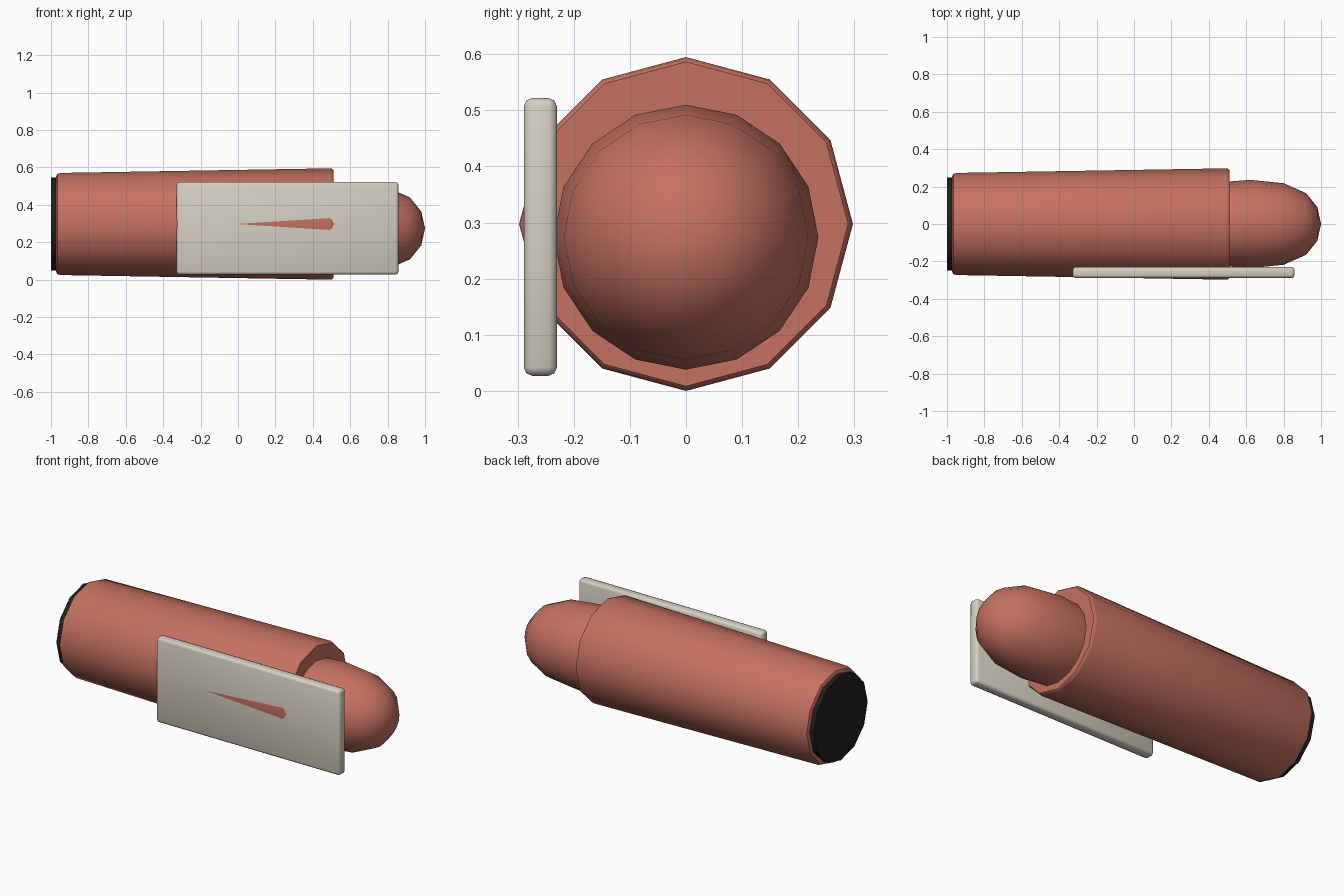
import bpy, bmesh
from math import sin, cos, pi, radians

if "Cube" in bpy.data.objects:
    bpy.data.objects.remove(bpy.data.objects["Cube"], do_unlink=True)


def material(name, rgb):
    m = bpy.data.materials.new(name)
    m.use_nodes = True
    m.diffuse_color = (*rgb, 1)
    m.node_tree.nodes["Principled BSDF"].inputs["Base Color"].default_value = (*rgb, 1)
    return m


red = material("brick red", (0.56, 0.165, 0.12))
ivory = material("warm ivory", (0.67, 0.63, 0.55))
black = material("soft black", (0.014, 0.014, 0.014))


def finish(name, bm, mat, angle=40):
    bmesh.ops.recalc_face_normals(bm, faces=bm.faces)
    mesh = bpy.data.meshes.new(name)
    bm.to_mesh(mesh)
    bm.free()
    mesh.materials.append(mat)
    obj = bpy.data.objects.new(name, mesh)
    bpy.context.collection.objects.link(obj)
    bpy.ops.object.select_all(action="DESELECT")
    obj.select_set(True)
    bpy.context.view_layer.objects.active = obj
    bpy.ops.object.shade_smooth_by_angle(angle=radians(angle))
    return obj


def lathe_x(name, profile, sides, z, mat, angle=40):
    """Turn (x, radius) points around a lengthwise axis at height z."""
    bm = bmesh.new()
    rings = []
    for x, r in profile:
        steps = [2 * pi * i / sides for i in range(sides)]
        rings.append([bm.verts.new((x, r * sin(a), z + r * cos(a))) for a in steps])
    for a, b in zip(rings, rings[1:]):
        for i in range(sides):
            j = (i + 1) % sides
            bm.faces.new((a[i], a[j], b[j], b[i]))
    bm.faces.new(rings[0])
    if profile[-1][1] > 0:
        bm.faces.new(rings[-1])
    else:
        bmesh.ops.remove_doubles(bm, verts=rings[-1], dist=0.0001)
    return finish(name, bm, mat, angle)


# Tapered twelve-sided barrel with softened rims
lathe_x("barrel", [(-0.972, 0.255), (-0.966, 0.267), (-0.95, 0.273),
                   (0.49, 0.2975), (0.504, 0.295), (0.51, 0.289)], 12, 0.2975, red)

# Dark end cap
lathe_x("end_cap", [(-1.0, 0.248), (-0.96, 0.248)], 12, 0.2975, black)

# Rounded nose, slightly below the barrel axis
lathe_x("nose", [(0.45, 0.222), (0.52, 0.228), (0.62, 0.236), (0.8, 0.218),
                 (0.92, 0.165), (0.98, 0.09), (1.0, 0)], 16, 0.274, red)

# Flat side plate with rounded edges; the barrel ridge just breaks its face
bm = bmesh.new()
bmesh.ops.create_cube(bm, size=1)
bmesh.ops.scale(bm, vec=(1.185, 0.059, 0.495), verts=bm.verts)
bmesh.ops.translate(bm, vec=(0.265, -0.2595, 0.2745), verts=bm.verts)
bmesh.ops.bevel(bm, geom=bm.edges[:], offset=0.015, segments=2, profile=0.5, affect="EDGES")
finish("side_plate", bm, ivory, 50)
